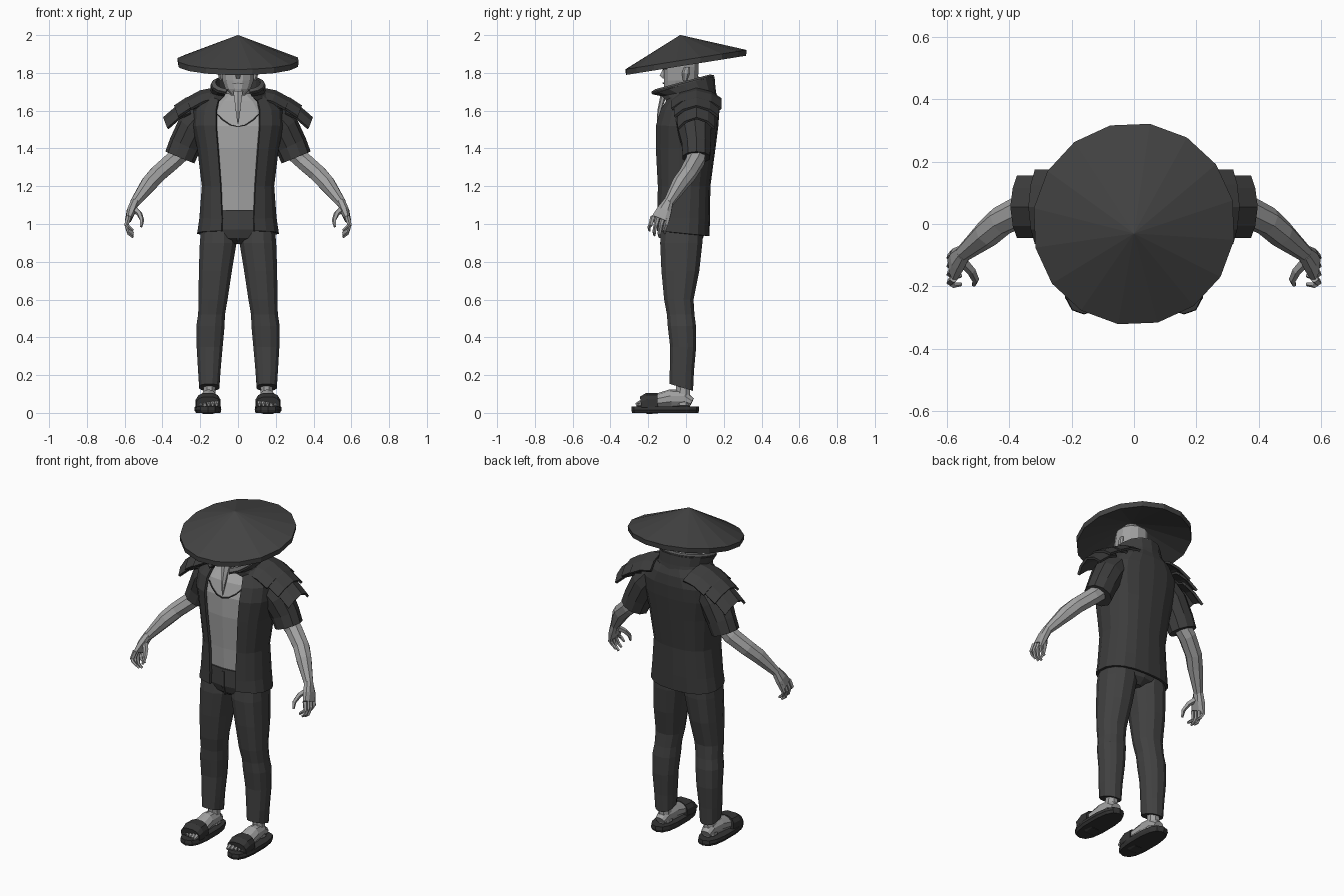
import bpy, bmesh, math
from mathutils import Vector

X, Y, Z = Vector((1, 0, 0)), Vector((0, 1, 0)), Vector((0, 0, 1))


def material(name, v):
    m = bpy.data.materials.new(name)
    m.diffuse_color = (v, v, v, 1)
    return m


SKIN = material("skin grey", 0.36)
JACKET = material("jacket charcoal", 0.046)
PANTS = material("trouser charcoal", 0.054)
HAT = material("hat charcoal", 0.056)
SOLE = material("sandal black", 0.034)
TRIM = material("collar lining grey", 0.11)


def finish(name, bm, mat, mirror=False, solid=0):
    bmesh.ops.recalc_face_normals(bm, faces=bm.faces)
    me = bpy.data.meshes.new(name)
    bm.to_mesh(me)
    bm.free()
    me.materials.append(mat)
    ob = bpy.data.objects.new(name, me)
    bpy.context.collection.objects.link(ob)
    if solid:
        s = ob.modifiers.new("thickness", 'SOLIDIFY')
        s.thickness, s.offset = solid, 0
    if mirror:
        m = ob.modifiers.new("mirror", 'MIRROR')
        m.use_mirror_merge = False
    return ob


def spow(v, p):
    return math.copysign(abs(v) ** p, v)


def loft(name, rings, n, mat, ref=X, axis=None, p=1.0, gap=None, caps=True,
         mirror=False, solid=0, phase=0.5):
    """Rings (x, y, z, ru, rv[, slope]) joined by quads; gap = front opening half widths."""
    bm = bmesh.new()
    cs = [Vector(r[:3]) for r in rings]
    loops = []
    for i, r in enumerate(rings):
        t = axis or (cs[min(i + 1, len(cs) - 1)] - cs[max(i - 1, 0)])
        t = t.normalized()
        u = (ref - t * ref.dot(t)).normalized()
        v = t.cross(u)
        slope = r[5] if len(r) > 5 else 0
        if gap:
            g = math.asin(min(1, (gap[i] / r[3]) ** (1 / p)))
            angs = [-math.pi / 2 + g + (2 * math.pi - 2 * g) * k / (n - 1) for k in range(n)]
        else:
            angs = [2 * math.pi * (k + phase) / n for k in range(n)]
        loop = []
        for a in angs:
            c = cs[i] + u * r[3] * spow(math.cos(a), p) + v * r[4] * spow(math.sin(a), p)
            c.z += slope * (c.y - r[1])
            loop.append(bm.verts.new(c))
        loops.append(loop)
    for a, b in zip(loops, loops[1:]):
        for k in range(n - 1 if gap else n):
            j = (k + 1) % n
            bm.faces.new((a[k], a[j], b[j], b[k]))
    if caps and not gap:
        bm.faces.new(loops[0])
        bm.faces.new(loops[-1])
    return finish(name, bm, mat, mirror, solid)


# Wide conical hat, hollow underneath and tipped forward
loft("hat", [(0, -.03, 2.0, .002, .002), (0, 0, 1.87, .325, .325, .16),
             (0, 0, 1.84, .322, .322, .16), (0, -.02, 1.965, .002, .002)],
     16, HAT, axis=Z, phase=.6)

# Head, neck and face
loft("head", [(0, -.065, 1.685, .035, .045), (0, -.04, 1.715, .068, .078),
              (0, -.027, 1.76, .085, .093), (0, -.025, 1.83, .092, .095),
              (0, -.02, 1.9, .085, .09), (0, -.02, 1.935, .05, .05)], 12, SKIN, axis=Z, p=.9)
loft("neck", [(0, .03, 1.62, .085, .075), (0, .015, 1.69, .065, .065),
              (0, .005, 1.78, .065, .065)], 10, SKIN, axis=Z)
loft("nose", [(0, -.11, 1.83, .01, .012), (0, -.125, 1.785, .018, .02),
              (0, -.115, 1.77, .014, .012)], 4, SKIN, axis=Z)
loft("ear", [(.09, -.005, 1.76, .008, .012), (.098, .0, 1.80, .012, .022),
             (.095, .005, 1.83, .008, .015)], 6, SKIN, axis=Z, mirror=True)
loft("mouth", [(-.03, -.114, 1.742, .003, .004), (0, -.121, 1.746, .003, .004),
               (.03, -.114, 1.742, .003, .004)], 4, TRIM, ref=Z)
loft("eye", [(.022, -.119, 1.82, .005, .003), (.055, -.104, 1.822, .005, .003)],
     4, JACKET, ref=Z, mirror=True)
loft("beard", [(0, -.11, 1.705, .03, .02), (0, -.125, 1.66, .022, .015),
               (0, -.14, 1.6, .014, .012), (0, -.15, 1.53, .003, .003)], 6, SKIN, axis=Z)

# Bare torso seen through the open jacket
loft("torso", [(0, -.015, 1.0, .175, .12), (0, -.015, 1.2, .168, .125),
               (0, -.01, 1.4, .19, .143), (0, 0, 1.52, .21, .148),
               (0, .015, 1.6, .20, .135), (0, .03, 1.65, .15, .10),
               (0, .03, 1.69, .075, .065)], 14, SKIN, axis=Z, p=.8)
loft("neck_cord", [(x, -.153 + 2.5 * x * x, 1.515 + 5.5 * x * x, .004, .004)
                   for x in (-.11, -.08, -.04, 0, .04, .08, .11)], 4, JACKET, ref=Z)

# Short-sleeved jacket with open front
loft("jacket", [(0, -.018, .95, .212, .135, -.1), (0, -.016, 1.03, .2, .136),
                (0, -.015, 1.2, .186, .137), (0, -.008, 1.4, .21, .157),
                (0, 0, 1.52, .237, .164), (0, .015, 1.6, .235, .155),
                (0, .03, 1.66, .185, .135), (0, .03, 1.70, .135, .12)],
     17, JACKET, axis=Z, p=.8, gap=[.085, .083, .09, .105, .115, .115, .10, .07], solid=.014)
loft("sleeve", [(.17, .03, 1.59, .10, .075), (.235, .045, 1.51, .095, .09),
                (.28, .055, 1.42, .08, .086), (.308, .055, 1.352, .076, .083)],
     10, JACKET, ref=Y, mirror=True)

# Tall flared collar with a paler lip
loft("collar", [(0, .02, 1.65, .165, .14), (0, .005, 1.70, .14, .145, .15),
                (0, -.025, 1.735, .14, .17, .27)],
     15, JACKET, axis=Z, p=.9, gap=[.10, .07, .065], solid=.012)
loft("collar_lip", [(0, -.025, 1.738, .14, .172, .27), (0, -.025, 1.747, .118, .15, .27)],
     15, TRIM, axis=Z, p=.9, gap=[.065, .055], solid=.008)

# Layered shoulder plates, arched from front to back
for k, (x0, z0, x1, z1, w) in enumerate([(.13, 1.715, .27, 1.662, .13),
                                         (.21, 1.68, .335, 1.622, .115),
                                         (.27, 1.642, .392, 1.56, .095)]):
    bm = bmesh.new()
    rows = []
    for f in (0, .5, 1):
        x, z = x0 + (x1 - x0) * f, z0 + (z1 - z0) * f + .012 * math.sin(math.pi * f)
        rows.append([bm.verts.new((x - .02 * t * t, .055 + w * t, z - .055 * t * t))
                     for t in (-1, -.6, 0, .6, 1)])
    for a, b in zip(rows, rows[1:]):
        for i in range(4):
            bm.faces.new((a[i], a[i + 1], b[i + 1], b[i]))
    finish(f"shoulder_plate_{k + 1}", bm, JACKET, True, .014)

# Bare arms and hands
loft("arm", [(.28, .06, 1.40, .055, .055), (.345, .05, 1.335, .052, .05),
             (.425, .01, 1.265, .048, .048), (.47, -.03, 1.215, .045, .046),
             (.548, -.095, 1.11, .027, .027)], 8, SKIN, ref=Y, mirror=True)
loft("palm", [(.545, -.092, 1.12, .026, .024), (.565, -.115, 1.07, .042, .025),
              (.58, -.135, 1.025, .05, .017)], 8, SKIN, ref=Y, mirror=True, p=.8)
for i in range(4):
    y, tip = -.175 + .027 * i, (.965, .94, .93, .95)[i]
    loft(f"finger_{i + 1}", [(.578, y, 1.04, .013, .014), (.59, y - .012, .995, .012, .012),
                             (.578, y - .02, tip + .02, .01, .01),
                             (.555, y - .018, tip, .007, .007)], 5, SKIN, ref=Y, mirror=True)
loft("thumb", [(.555, -.115, 1.085, .018, .018), (.522, -.15, 1.055, .015, .015),
               (.508, -.178, 1.02, .012, .012), (.513, -.195, .985, .007, .007)],
     5, SKIN, ref=X, mirror=True)

# Trousers
loft("trouser_hips", [(0, -.018, 1.075, .175, .128), (0, -.02, .97, .19, .125),
                      (0, -.02, .925, .12, .11), (0, -.02, .895, .03, .07)],
     14, PANTS, axis=Z, p=.85)
loft("trouser_fly", [(0, -.142, 1.06, .012, .01), (0, -.142, .97, .012, .01),
                     (0, -.12, .91, .008, .01)], 4, PANTS, axis=Z)
loft("trouser_leg", [(.105, -.02, .98, .092, .112), (.105, -.025, .9, .1, .115),
                     (.12, -.03, .75, .09, .103), (.132, -.038, .6, .079, .08),
                     (.14, -.028, .52, .073, .075), (.146, -.022, .46, .077, .077),
                     (.15, -.015, .35, .071, .071), (.152, -.022, .22, .061, .066),
                     (.152, -.025, .135, .055, .064, -.3)],
     12, PANTS, axis=Z, p=.85, mirror=True)

# Feet and sandals
loft("ankle", [(.15, -.015, .2, .034, .04), (.152, -.015, .12, .034, .04),
               (.153, -.018, .04, .04, .045)], 8, SKIN, axis=Z, mirror=True)
loft("foot", [(.155, .03, .055, .032, .025), (.153, -.01, .075, .04, .045),
              (.155, -.08, .075, .046, .05), (.155, -.2, .055, .058, .033)],
     10, SKIN, ref=X, mirror=True)
for i in range(5):
    x, y = .113 + .021 * i, -.265 + .007 * i
    loft(f"toe_{i + 1}", [(x, -.19, .052, .012, .018), (x, y + .02, .05, .012, .016),
                          (x, y, .042, .008, .009)], 6, SKIN, ref=X, mirror=True)
loft("sandal_sole", [(.158, -.11, 0, .066, .175), (.16, -.11, .015, .073, .18),
                     (.16, -.11, .034, .07, .178)], 14, SOLE, axis=Z, p=.75, mirror=True)
loft("sandal_strap", [(.158, -.238, .045, .064, .042), (.158, -.205, .05, .068, .058),
                      (.158, -.15, .052, .063, .056)], 12, SOLE, ref=X, p=.8, mirror=True)
